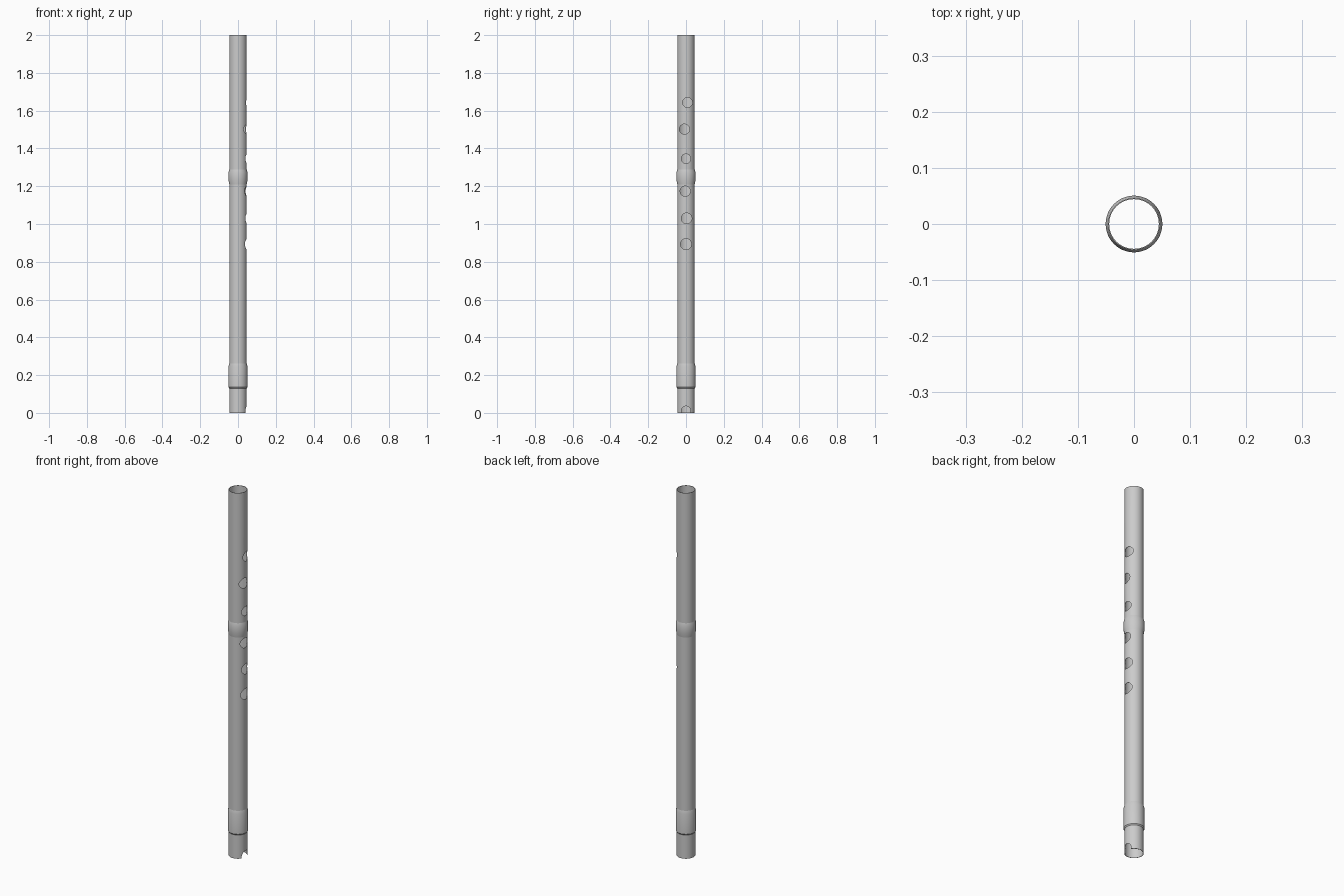
import bpy, bmesh, math
from mathutils import Matrix

cube = bpy.data.objects.get("Cube")
if cube:
    bpy.data.objects.remove(cube, do_unlink=True)

SEGMENTS = 64
OUTER, INNER, SLEEVE = 0.0462, 0.0442, 0.0505

grey = bpy.data.materials.new("light grey")
grey.use_nodes = True
colour = (0.6, 0.6, 0.6, 1)
grey.diffuse_color = colour
grey.node_tree.nodes["Principled BSDF"].inputs["Base Color"].default_value = colour


def make_object(name, bm):
    mesh = bpy.data.meshes.new(name)
    bmesh.ops.recalc_face_normals(bm, faces=bm.faces)
    bm.to_mesh(mesh)
    bm.free()
    obj = bpy.data.objects.new(name, mesh)
    bpy.context.collection.objects.link(obj)
    mesh.materials.append(grey)
    return obj


def lathe(name, profile):
    """Revolve a closed (radius, height) profile around the z axis."""
    bm = bmesh.new()
    rings = [[bm.verts.new((r * math.cos(a), r * math.sin(a), z)) for r, z in profile]
             for a in (i * math.tau / SEGMENTS for i in range(SEGMENTS))]
    for i, ring in enumerate(rings):
        following = rings[(i + 1) % SEGMENTS]
        for j in range(len(profile)):
            k = (j + 1) % len(profile)
            bm.faces.new((ring[j], following[j], following[k], ring[k]))
    return make_object(name, bm)


def shade(obj):
    bpy.ops.object.select_all(action='DESELECT')
    obj.select_set(True)
    bpy.context.view_layer.objects.active = obj
    bpy.ops.object.shade_smooth_by_angle(angle=math.radians(35))


# Hollow tube, open at both ends
tube = lathe("tube", [(OUTER, 0), (OUTER, 2), (INNER, 2), (INNER, 0)])

# Finger holes (y, z, radius) and the arched notch at the foot, all on the +x side
holes = [(0.008, 1.643, 0.026), (-0.008, 1.502, 0.027), (0, 1.346, 0.025),
         (-0.004, 1.174, 0.027), (0.003, 1.03, 0.028), (0, 0.893, 0.029),
         (0, 0.012, 0.024)]
bm = bmesh.new()
for y, z, radius in holes:
    place = Matrix.Translation((0.06, y, z)) @ Matrix.Rotation(math.pi / 2, 4, 'Y')
    bmesh.ops.create_cone(bm, cap_ends=True, segments=32, radius1=radius,
                          radius2=radius, depth=0.1, matrix=place)
# Straight sides below the arch
place = Matrix.Translation((0.06, 0, -0.01)) @ Matrix.Diagonal((0.1, 0.048, 0.044, 1))
notch = bmesh.new()
bmesh.ops.create_cube(notch, size=1, matrix=place)
cutters = [make_object("hole_cutter", bm), make_object("notch_cutter", notch)]
for cutter in cutters:
    cutter.hide_render = True
    cut = tube.modifiers.new("cut", 'BOOLEAN')
    cut.operation = 'DIFFERENCE'
    cut.solver = 'EXACT'
    cut.object = cutter
    bpy.context.view_layer.objects.active = tube
    bpy.ops.object.modifier_apply(modifier=cut.name)
for cutter in cutters:
    bpy.data.objects.remove(cutter, do_unlink=True)

# Raised sleeves with tapered ends, seated inside the tube wall
seat = (OUTER + INNER) / 2
middle = lathe("middle_sleeve", [(seat, 1.21), (OUTER, 1.21), (SLEEVE, 1.235),
                                 (SLEEVE, 1.272), (OUTER, 1.288), (seat, 1.288)])
lower = lathe("lower_sleeve", [(seat, 0.13), (OUTER, 0.13), (SLEEVE, 0.136),
                               (SLEEVE, 0.245), (OUTER, 0.262), (seat, 0.262)])

for part in (tube, middle, lower):
    shade(part)
